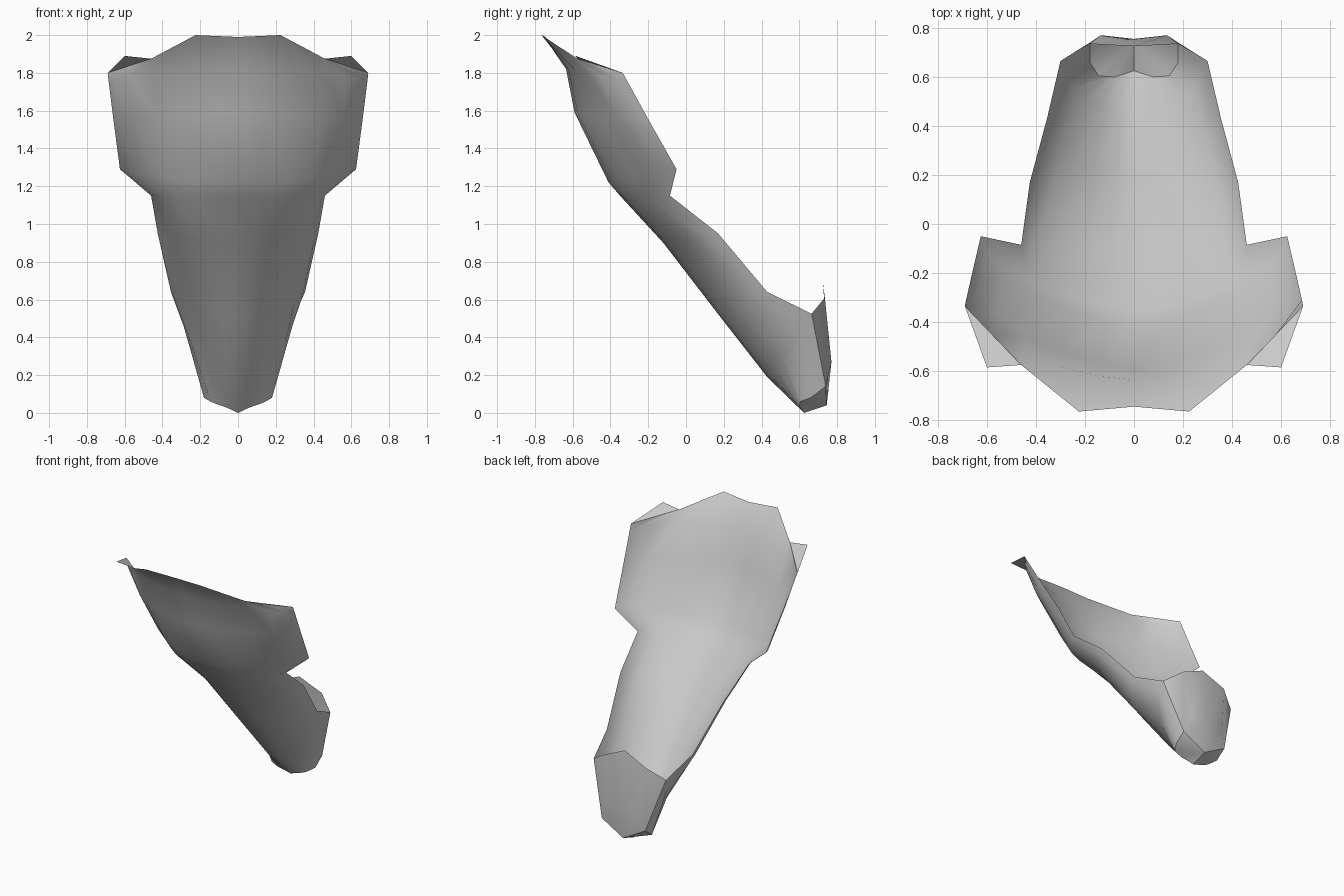
import bpy, bmesh, math

cube = bpy.data.objects.get("Cube")
if cube:
    bpy.data.objects.remove(cube, do_unlink=True)

grey = bpy.data.materials.new("plain_grey")
grey.use_nodes = True
grey.diffuse_color = (0.6, 0.6, 0.6, 1)
grey.node_tree.nodes["Principled BSDF"].inputs["Base Color"].default_value = (0.6, 0.6, 0.6, 1)


def build(name, half_faces):
    """Make a symmetric open surface from the faces of its +x half."""
    bm = bmesh.new()
    for face in half_faces:
        bm.faces.new([bm.verts.new(p) for p in face])
        bm.faces.new([bm.verts.new((-x, y, z)) for x, y, z in reversed(face)])
    bmesh.ops.remove_doubles(bm, verts=bm.verts, dist=0.0005)
    bmesh.ops.recalc_face_normals(bm, faces=bm.faces)
    mesh = bpy.data.meshes.new(name)
    bm.to_mesh(mesh)
    bm.free()
    mesh.materials.append(grey)
    obj = bpy.data.objects.new(name, mesh)
    bpy.context.collection.objects.link(obj)
    bpy.ops.object.select_all(action="DESELECT")
    obj.select_set(True)
    bpy.context.view_layer.objects.active = obj
    bpy.ops.object.shade_smooth_by_angle(angle=math.radians(50))
    return obj


def mix(a, b, t):
    return tuple(p + (q - p) * t for p, q in zip(a, b))


COLS = 6


def ring(spine, edge, power):
    """Section from the spine (y, z) to the edge (x, y, z); a higher power is more V-shaped."""
    row = []
    for i in range(COLS + 1):
        a = math.pi / 2 * i / COLS
        depth = 1 - max(math.cos(a), 0) ** power
        y, z = mix(spine, edge[1:], depth)
        row.append((edge[0] * math.sin(a) ** power, y, z))
    return row


# Upper lip: spine, lip corner, flap corner, wing corner
lip = [(0, -0.745, 1.99), (0.225, -0.765, 2.0), (0.46, -0.575, 1.875), (0.69, -0.335, 1.8)]
top_row = [lip[0]]
for a, b in zip(lip, lip[1:]):
    top_row += [mix(a, b, 0.5), b]

# Keeled toe outline, from the keel out to the heel corner
toe = [(0, 0.625, 0), (0.04, 0.612, 0.02), (0.08, 0.6, 0.035), (0.115, 0.602, 0.047),
       (0.145, 0.605, 0.06), (0.18, 0.66, 0.08), (0.18, 0.74, 0.14)]

# Trough-shaped shell, from the lip down to the toe
rows = [
    top_row,
    ring((-0.635, 1.82), (0.685, -0.31, 1.755), 1.2),
    ring((-0.59, 1.59), (0.66, -0.2, 1.555), 1.2),
    ring((-0.41, 1.22), (0.625, -0.05, 1.29), 1.25),
    ring((-0.345, 1.145), (0.46, -0.085, 1.15), 1.0),
    ring((-0.12, 0.9), (0.425, 0.17, 0.95), 1.15),
    ring((0.18, 0.51), (0.355, 0.43, 0.64), 1.2),
    ring((0.43, 0.19), (0.30, 0.665, 0.525), 1.2),
    toe,
]
shell = [(r[i], r[i + 1], s[i + 1], s[i])
         for r, s in zip(rows, rows[1:]) for i in range(COLS)]
build("shell", shell)

# Small flaps standing out from the lip
build("lip_flaps", [(lip[2], (0.6, -0.585, 1.89), lip[3])])

# Sole closing the toe
heel_bottom = (0, 0.745, 0.04)
build("sole", [(heel_bottom, toe[i], toe[i + 1]) for i in range(COLS)])

# Back plate with its angled side strips
top_mid, top_side = (0, 0.725, 0.69), (0.18, 0.735, 0.61)
waist_mid, waist_side = (0, 0.755, 0.27), (0.135, 0.77, 0.27)
rim, corner = rows[-2][-1], toe[-1]
build("back_plate", [
    (top_mid, waist_mid, waist_side, top_side),
    (waist_mid, heel_bottom, corner, waist_side),
    (top_side, waist_side, corner),
    (top_side, corner, rim),
])
